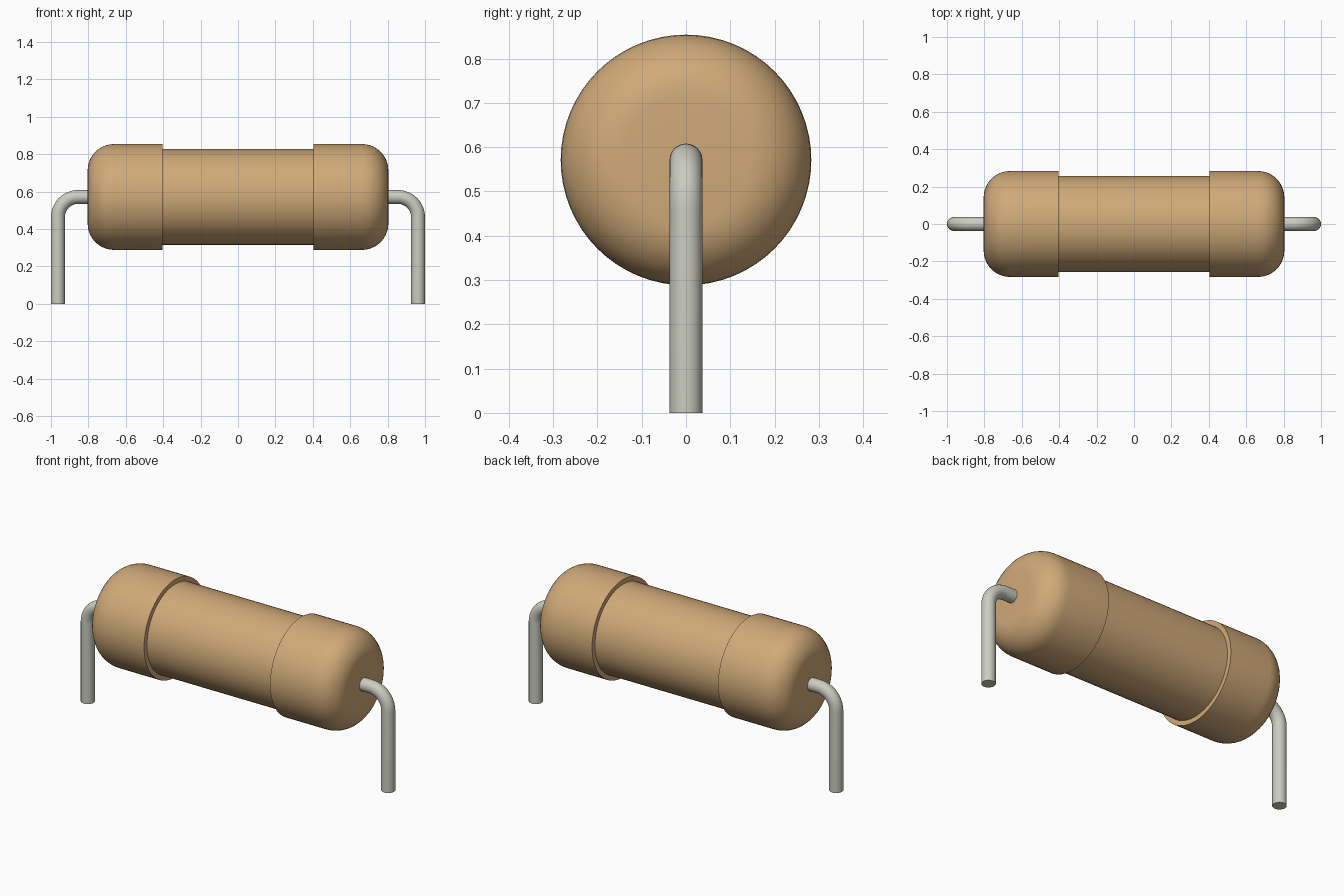
import bpy, bmesh
from math import sin, cos, pi, radians

SIDES = 64
AXIS_Z = 0.571      # height of the body axis
LEAD_R = 0.037

if "Cube" in bpy.data.objects:
    bpy.data.objects.remove(bpy.data.objects["Cube"], do_unlink=True)


def make_material(name, rgb):
    mat = bpy.data.materials.new(name)
    mat.use_nodes = True
    mat.diffuse_color = (*rgb, 1)
    mat.node_tree.nodes["Principled BSDF"].inputs["Base Color"].default_value = (*rgb, 1)
    return mat


tan = make_material("tan coating", (0.63, 0.40, 0.19))
metal = make_material("tinned wire", (0.60, 0.60, 0.53))


def loft(name, rings, mat, sides=SIDES, side=1):
    """Closed round solid through rings of (x, z, radius, heading in the xz plane)."""
    bm = bmesh.new()
    loops = []
    for x, z, r, a in rings:
        loop = []
        for i in range(sides):
            t = 2 * pi * i / sides
            u = r * sin(t)
            loop.append(bm.verts.new((side * (x - u * sin(a)), r * cos(t), z + u * cos(a))))
        loops.append(loop)
    for low, high in zip(loops, loops[1:]):
        for i in range(sides):
            j = (i + 1) % sides
            bm.faces.new((low[i], low[j], high[j], high[i])).smooth = True
    # Flat end faces
    bm.faces.new(loops[0])
    bm.faces.new(loops[-1])
    bmesh.ops.recalc_face_normals(bm, faces=bm.faces)
    mesh = bpy.data.meshes.new(name)
    bm.to_mesh(mesh)
    bm.free()
    mesh.set_sharp_from_angle(angle=radians(35))
    mesh.materials.append(mat)
    obj = bpy.data.objects.new(name, mesh)
    bpy.context.collection.objects.link(obj)
    return obj


def arc(steps):
    return [pi / 2 * i / steps for i in range(steps + 1)]


# Central cylinder, running a little way into both caps
loft("body", [(x, AXIS_Z, 0.256, 0) for x in (-0.5, 0.5)], tan)

# Cap with a rounded outer shoulder
CAP_R, CAP_END, ROUND = 0.283, 0.804, 0.141
cap = [(0.404, AXIS_Z, CAP_R, 0)]
cap += [(CAP_END - ROUND + ROUND * sin(t), AXIS_Z, CAP_R - ROUND + ROUND * cos(t), 0)
        for t in arc(10)]

# Wire that leaves the cap, bends down and ends on the ground
BEND, LEAD_X = 0.108, 0.963
lead = [(0.78, AXIS_Z, LEAD_R, 0)]
lead += [(LEAD_X - BEND + BEND * sin(t), AXIS_Z - BEND + BEND * cos(t), LEAD_R, -t)
         for t in arc(12)]
lead += [(LEAD_X, 0, LEAD_R, -pi / 2)]

for label, side in (("left", 1), ("right", -1)):
    loft(label + "_end_cap", cap, tan, side=side)
    loft(label + "_lead", lead, metal, sides=32, side=side)
